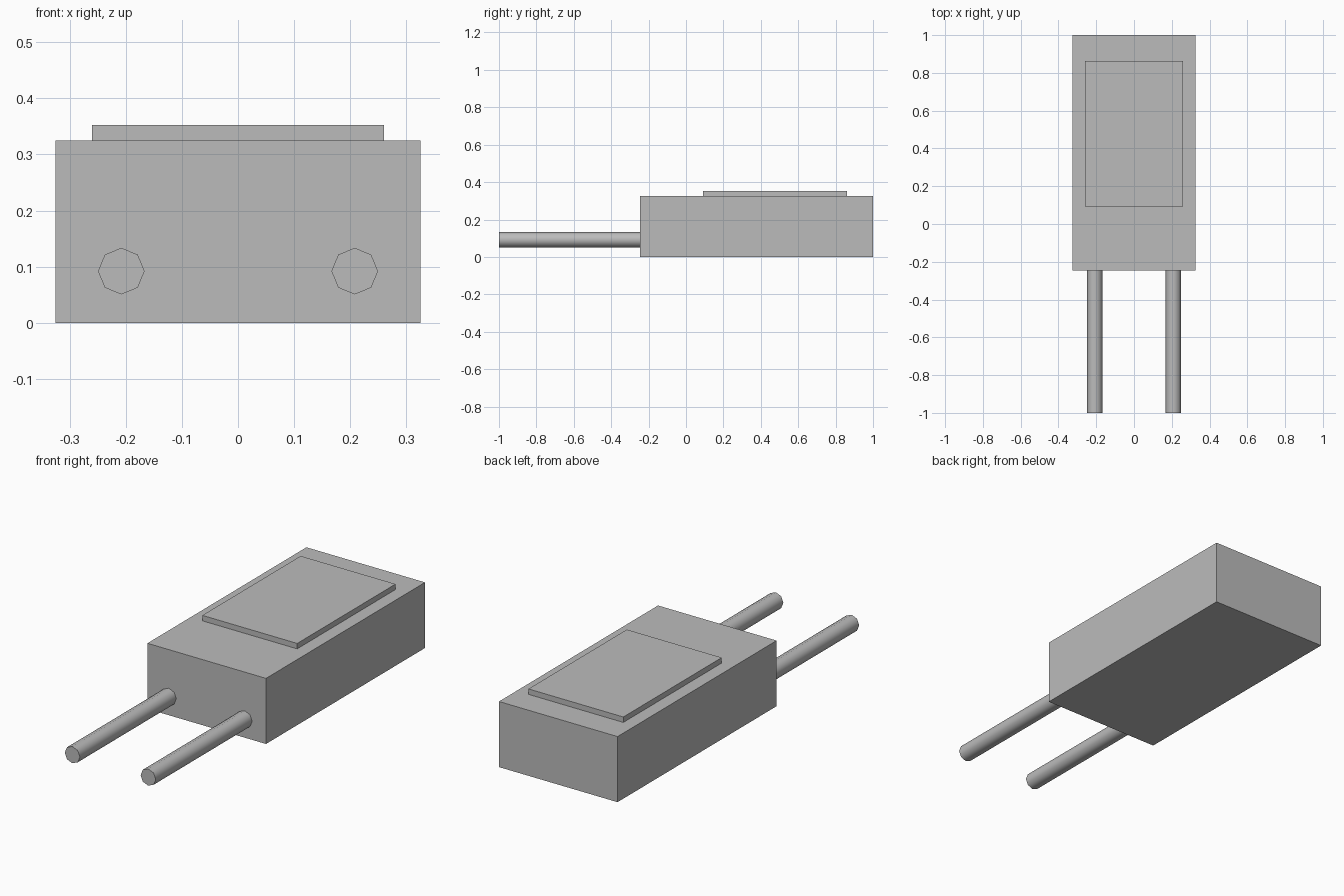
import bpy
import math

if "Cube" in bpy.data.objects:
    bpy.data.objects.remove(bpy.data.objects["Cube"], do_unlink=True)

# One plain grey for every part
grey = bpy.data.materials.new("plain_grey")
grey.use_nodes = True
colour = (0.5, 0.5, 0.5, 1)
grey.diffuse_color = colour
grey.node_tree.nodes["Principled BSDF"].inputs["Base Color"].default_value = colour


def finish(name):
    obj = bpy.context.object
    obj.name = name
    obj.data.materials.append(grey)
    return obj


def box(name, half_width, front, back, bottom, top):
    bpy.ops.mesh.primitive_cube_add(
        size=1, location=(0, (front + back) / 2, (bottom + top) / 2))
    bpy.context.object.scale = (2 * half_width, back - front, top - bottom)
    bpy.ops.object.transform_apply(location=False, rotation=False, scale=True)
    return finish(name)


BODY_FRONT = -0.245
BODY_TOP = 0.325

# Main block and the raised panel on top
box("body", 0.325, BODY_FRONT, 1, 0, BODY_TOP)
box("top_panel", 0.26, 0.092, 0.862, BODY_TOP, 0.352)

# Two eight-sided pins reaching forward from the body
for side, x in (("left", 0.208), ("right", -0.208)):
    bpy.ops.mesh.primitive_cylinder_add(
        vertices=8, radius=0.0415, depth=BODY_FRONT + 1,
        location=(x, (BODY_FRONT - 1) / 2, 0.092),
        rotation=(math.pi / 2, 0, 0))
    finish(side + "_pin")
    bpy.ops.object.shade_smooth_by_angle(angle=math.radians(50))
